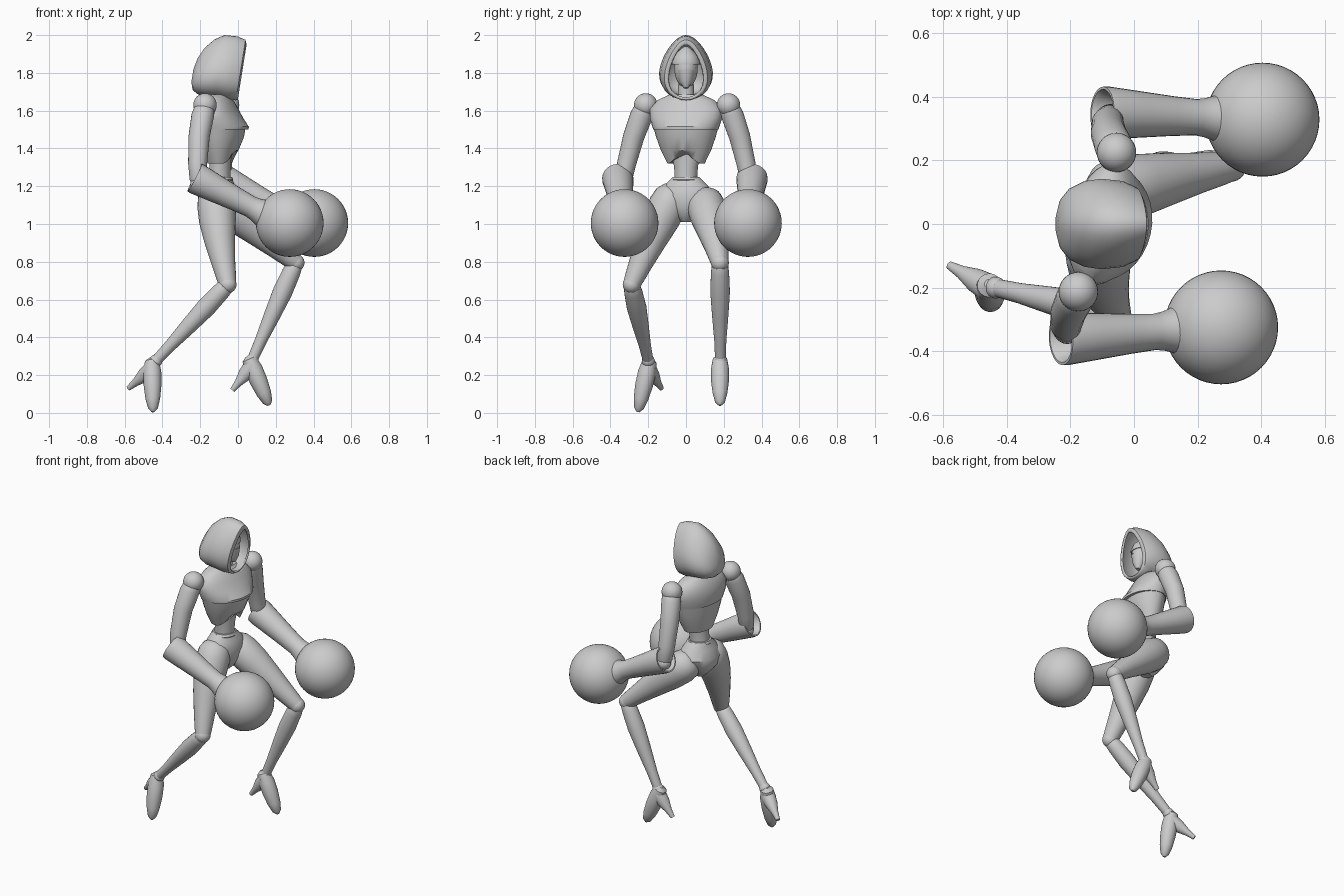
import bpy, bmesh
from math import sin, cos, pi, radians
from mathutils import Vector, Matrix

if "Cube" in bpy.data.objects:
    bpy.data.objects.remove(bpy.data.objects["Cube"])

grey = bpy.data.materials.new("plain_grey")
grey.use_nodes = True
GREY = (0.6, 0.6, 0.6, 1)
grey.diffuse_color = GREY
grey.node_tree.nodes["Principled BSDF"].inputs["Base Color"].default_value = GREY
parts = []


def finish(name, bm):
    bmesh.ops.recalc_face_normals(bm, faces=bm.faces)
    mesh = bpy.data.meshes.new(name)
    bm.to_mesh(mesh)
    bm.free()
    mesh.materials.append(grey)
    ob = bpy.data.objects.new(name, mesh)
    bpy.context.collection.objects.link(ob)
    parts.append(ob)
    return ob


def skin(name, rings, cap_start=True, cap_end=True):
    """Bridge a list of point rings into one surface."""
    bm = bmesh.new()
    loops = [[bm.verts.new(p) for p in ring] for ring in rings]
    n = len(loops[0])
    for a, b in zip(loops, loops[1:]):
        for i in range(n):
            j = (i + 1) % n
            bm.faces.new((a[i], a[j], b[j], b[i]))
    if cap_start:
        bm.faces.new(loops[0])
    if cap_end:
        bm.faces.new(loops[-1])
    return finish(name, bm)


def limb(name, p, q, profile, bow=(0, 0, 0), n=24):
    """Turned shape along p-q; profile holds (fraction, radius)."""
    p, q, bow = Vector(p), Vector(q), Vector(bow)
    turn = (q - p).to_track_quat('Z', 'Y')
    rings = []
    for t, r in profile:
        c = p.lerp(q, t) + bow * sin(pi * min(max(t, 0), 1))
        rings.append([c + turn @ Vector((r * cos(2 * pi * i / n), r * sin(2 * pi * i / n), 0))
                      for i in range(n)])
    return skin(name, rings)


def ball(name, c, size, seg=32):
    bm = bmesh.new()
    bmesh.ops.create_uvsphere(bm, u_segments=seg, v_segments=seg // 2, radius=1)
    scale = Matrix.Diagonal((*size, 1)) if isinstance(size, tuple) else Matrix.Scale(size, 4)
    bmesh.ops.transform(bm, matrix=Matrix.Translation(c) @ scale, verts=bm.verts)
    return finish(name, bm)


def trunk(name, sections, lift=0, n=32):
    """Body section; rows are (z, centre x, front depth, back depth, half width).
    The first row is raised at the front centre by lift."""
    yaw = Matrix.Rotation(radians(-13), 3, 'Z')
    rings = []
    for k, (z, cx, front, back, width) in enumerate(sections):
        ring = []
        for i in range(n):
            a = 2 * pi * i / n
            d = front if cos(a) > 0 else back
            up = lift * max(0, cos(a)) ** 6 if k == 0 else 0
            ring.append(yaw @ Vector((d * cos(a), width * sin(a), 0)) + Vector((cx, 0, z + up)))
        rings.append(ring)
    return skin(name, rings)


# Torso
trunk("rib_cage", [(1.32, -.09, .065, .07, .10), (1.39, -.09, .09, .085, .135),
                   (1.46, -.09, .12, .095, .16), (1.53, -.09, .13, .1, .18)], lift=.06)
trunk("chest_plate", [(1.5, -.09, .145, .105, .175), (1.515, -.09, .146, .108, .18),
                      (1.56, -.095, .118, .11, .195), (1.61, -.1, .095, .1, .195),
                      (1.655, -.105, .075, .08, .155), (1.685, -.105, .055, .06, .09)])
trunk("abdomen", [(1.22, -.1, .06, .06, .06), (1.3, -.095, .055, .055, .063),
                  (1.36, -.09, .055, .06, .075), (1.44, -.09, .06, .06, .09)])
trunk("pelvis", [(1.01, -.09, .03, .04, .025), (1.04, -.09, .06, .075, .05),
                 (1.09, -.095, .085, .11, .115), (1.15, -.095, .09, .115, .145),
                 (1.2, -.095, .08, .09, .12), (1.245, -.1, .065, .07, .075)])
trunk("waist_band", [(1.225, -.1, .07, .07, .075), (1.235, -.1, .074, .074, .082),
                     (1.25, -.1, .068, .068, .07)])

# Head and hood
limb("neck", (-.1, 0, 1.62), (-.08, 0, 1.8), [(0, .06), (.35, .042), (1, .04)])
ball("face", (-.07, 0, 1.825), (.07, .062, .105))
limb("chin", (-.045, 0, 1.81), (-.03, 0, 1.72), [(0, .05), (.6, .035), (1, .012)])
limb("brow_cap", (-.07, 0, 1.845), (-.07, 0, 1.94),
     [(0, .073), (.15, .074), (.5, .06), (.85, .03), (1, .008)])

hood_rows = [(.025, 1.805, .145, .092), (.015, 1.815, .16, .11), (-.03, 1.825, .168, .13),
             (-.1, 1.835, .165, .137), (-.15, 1.825, .152, .13), (-.195, 1.81, .122, .108),
             (-.222, 1.795, .085, .075), (-.236, 1.785, .035, .03)]
hood_rings = []
for x, cz, high, wide in hood_rows:
    ring = []
    for i in range(32):
        a = 2 * pi * i / 32
        z = cz + high * cos(a)
        ring.append(Vector((x + .16 * (z - 1.82), wide * sin(a) * (1 - .3 * cos(a)), z)))
    hood_rings.append(ring)
hood = skin("hood", hood_rings, cap_start=False)
shell = hood.modifiers.new("thickness", 'SOLIDIFY')
shell.thickness = .012
shell.offset = -1

# Arms ending in large round fists
glove_profile = [(.3, .035), (.04, .066), (0, .074), (0, .082), (.06, .083), (.35, .074),
                 (.7, .063), (.95, .057), (1.05, .062), (1.2, .078), (1.35, .09)]
arms = {
    "right": ((-.175, -.213, 1.63), (-.21, -.335, 1.21), (-.23, -.362, 1.245),
              (.08, -.338, 1.085), (.274, -.325, 1.005)),
    "left": ((-.055, .225, 1.63), (-.075, .335, 1.21), (-.1, .35, 1.245),
             (.21, .335, 1.085), (.404, .328, 1.005)),
}
for side, (shoulder, elbow, cuff, wrist, fist) in arms.items():
    ball(side + "_shoulder", shoulder, .062)
    limb(side + "_upper_arm", shoulder, elbow,
         [(0, .045), (.04, .054), (.12, .06), (.4, .056), (.75, .05), (.95, .045), (1, .035)],
         bow=(-.018, .016 if side == "left" else -.016, 0))
    ball(side + "_elbow", elbow, .042)
    limb(side + "_forearm", cuff, wrist, glove_profile)
    ball(side + "_fist", fist, .179, 48)

# Legs with high heeled feet
legs = {
    "right": ((-.115, -.085, 1.12), (-.055, -.288, .68), (-.435, -.2, .275),
              (-.455, -.19, .285), (-.45, -.255, .005), (-.58, -.13, .13)),
    "left": ((-.06, .105, 1.1), (.305, .18, .795), (.075, .182, .28),
             (.055, .18, .295), (.165, .18, .04), (-.03, .18, .12)),
}
for side, (hip, knee, ankle, instep, toe, heel) in legs.items():
    limb(side + "_thigh", hip, knee,
         [(-.18, .03), (-.15, .065), (-.07, .093), (.05, .102), (.25, .098), (.5, .082),
          (.75, .064), (.93, .052), (1.0, .046), (1.04, .02)], bow=(-.012, 0, .012))
    ball(side + "_knee", knee, .047)
    limb(side + "_shin", knee, ankle,
         [(-.06, .02), (-.02, .04), (.1, .048), (.3, .052), (.55, .043), (.8, .032), (1, .028)])
    ball(side + "_ankle", ankle, .034)
    limb(side + "_foot", instep, toe,
         [(-.02, .015), (.04, .038), (.25, .048), (.5, .047), (.75, .039), (.93, .026), (1, .008)])
    limb(side + "_heel", Vector(instep).lerp(Vector(toe), .18), heel,
         [(0, .045), (.35, .038), (.7, .021), (1, .013)])

# Smooth shading with crisp plate edges
for ob in bpy.context.selected_objects:
    ob.select_set(False)
for ob in parts:
    ob.select_set(True)
bpy.context.view_layer.objects.active = parts[0]
bpy.ops.object.shade_smooth_by_angle(angle=radians(35))
